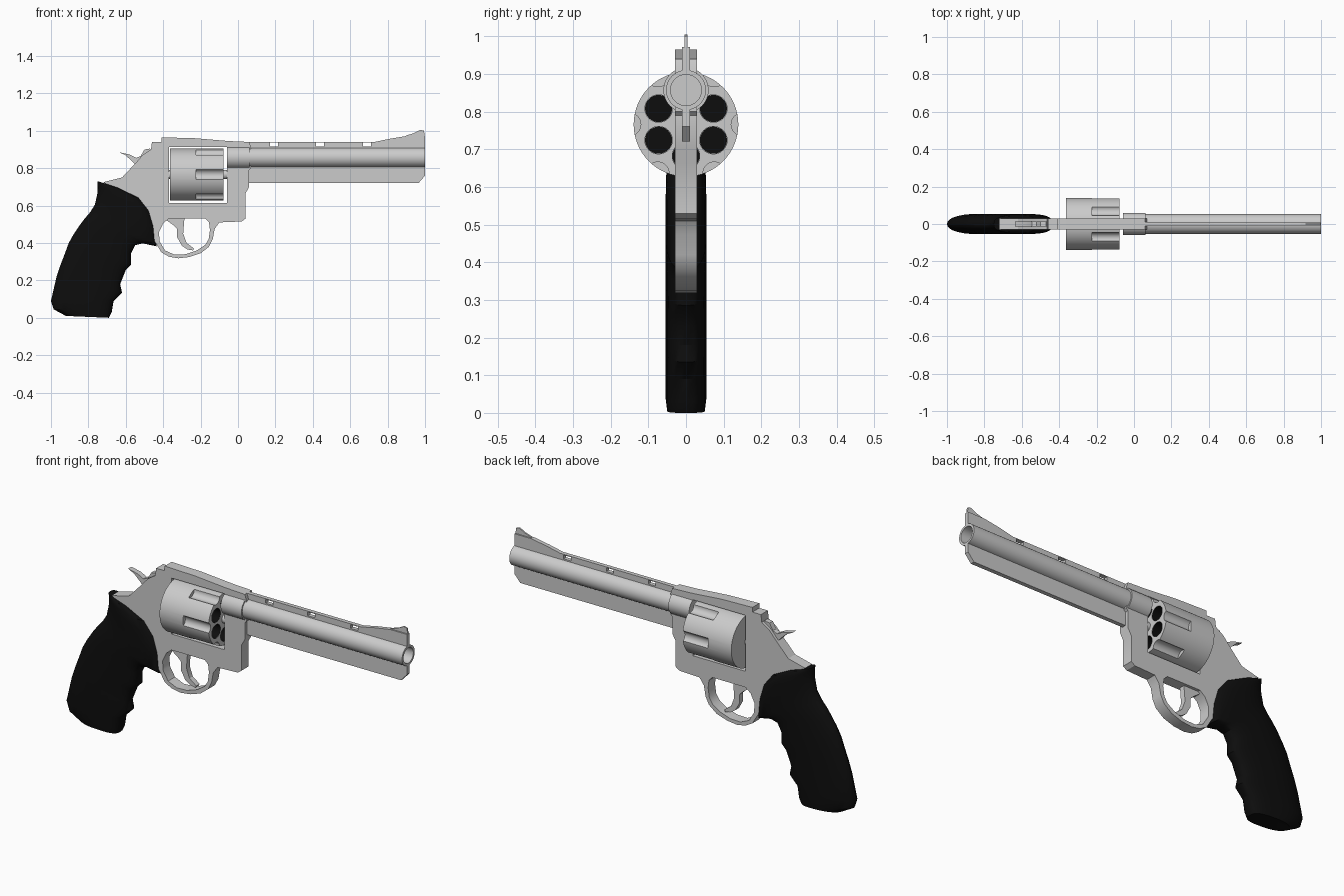
import bpy, bmesh
from math import cos, sin, pi, radians
from mathutils import Matrix, Vector

if "Cube" in bpy.data.objects:
    bpy.data.objects.remove(bpy.data.objects["Cube"])

black = bpy.data.materials.new("black_rubber")
black.diffuse_color = (0.004, 0.004, 0.004, 1)
black.use_nodes = True
black.node_tree.nodes["Principled BSDF"].inputs["Base Color"].default_value = black.diffuse_color


def activate(ob):
    bpy.ops.object.select_all(action='DESELECT')
    ob.select_set(True)
    bpy.context.view_layer.objects.active = ob


def smooth(ob, angle=30):
    activate(ob)
    bpy.ops.object.shade_smooth_by_angle(angle=radians(angle))


def plate(name, half, *loops):
    """Flat plate in the xz plane; the first loop is the outline, the rest are holes."""
    cu = bpy.data.curves.new(name, 'CURVE')
    cu.dimensions, cu.fill_mode, cu.extrude = '2D', 'BOTH', half
    for pts in loops:
        s = cu.splines.new('POLY')
        s.points.add(len(pts) - 1)
        for p, (x, z) in zip(s.points, pts):
            p.co = (x, z, 0, 1)
        s.use_cyclic_u = True
    ob = bpy.data.objects.new(name, cu)
    bpy.context.collection.objects.link(ob)
    ob.rotation_euler.x = pi / 2
    activate(ob)
    bpy.ops.object.convert(target='MESH')
    ob = bpy.context.object
    bpy.ops.object.transform_apply(rotation=True)
    smooth(ob)
    return ob


def rods(name, x0, x1, r, centres, sides=32):
    """One object holding capped cylinders along x, centred on each (y, z)."""
    bm = bmesh.new()
    for y, z in centres:
        m = Matrix.Translation(((x0 + x1) / 2, y, z)) @ Matrix.Rotation(pi / 2, 4, 'Y')
        bmesh.ops.create_cone(bm, cap_ends=True, segments=sides, radius1=r, radius2=r,
                              depth=x1 - x0, matrix=m)
    return finish(name, bm)


def finish(name, bm):
    me = bpy.data.meshes.new(name)
    bm.to_mesh(me)
    bm.free()
    ob = bpy.data.objects.new(name, me)
    bpy.context.collection.objects.link(ob)
    smooth(ob)
    return ob


def cut(ob, cutter):
    cutter.hide_render = True
    mod = ob.modifiers.new("cut", 'BOOLEAN')
    mod.operation, mod.solver, mod.object = 'DIFFERENCE', 'EXACT', cutter
    activate(ob)
    bpy.ops.object.modifier_apply(modifier=mod.name)
    bpy.data.objects.remove(cutter)
    smooth(ob)


def box(x0, x1, z0, z1):
    return [(x0, z0), (x1, z0), (x1, z1), (x0, z1)]


# Frame with trigger guard, cylinder window and guard opening
frame_outline = [
    (-0.72, 0.725), (-0.62, 0.75), (-0.545, 0.83), (-0.51, 0.87), (-0.465, 0.90), (-0.46, 0.94),
    (-0.41, 0.94), (-0.41, 0.965), (-0.23, 0.96), (-0.05, 0.945), (0.06, 0.94), (0.07, 0.91),
    (0.07, 0.80), (0.06, 0.79), (0.06, 0.70), (0.04, 0.665), (0.04, 0.53), (0.02, 0.515),
    (-0.10, 0.51), (-0.125, 0.475), (-0.135, 0.42), (-0.155, 0.38), (-0.20, 0.345),
    (-0.26, 0.325), (-0.32, 0.318), (-0.37, 0.327), (-0.41, 0.35), (-0.44, 0.40),
    (-0.455, 0.42), (-0.465, 0.48), (-0.485, 0.55), (-0.535, 0.615), (-0.605, 0.665),
    (-0.685, 0.70)]
guard_opening = [
    (-0.40, 0.505), (-0.37, 0.53), (-0.175, 0.53), (-0.155, 0.51), (-0.15, 0.47), (-0.157, 0.42),
    (-0.175, 0.39), (-0.22, 0.36), (-0.28, 0.34), (-0.34, 0.338), (-0.39, 0.36),
    (-0.42, 0.41), (-0.422, 0.46)]
plate("frame", 0.029, frame_outline, guard_opening, box(-0.37, -0.06, 0.615, 0.912))

# Trigger and hammer
plate("trigger", 0.014, [
    (-0.38, 0.55), (-0.38, 0.52), (-0.345, 0.495), (-0.325, 0.475), (-0.325, 0.43), (-0.30, 0.385),
    (-0.27, 0.365), (-0.24, 0.36), (-0.235, 0.37), (-0.275, 0.40), (-0.293, 0.45),
    (-0.285, 0.55)])
plate("hammer", 0.014, [
    (-0.635, 0.885), (-0.58, 0.873), (-0.545, 0.855), (-0.52, 0.865), (-0.50, 0.90),
    (-0.47, 0.905), (-0.45, 0.85), (-0.53, 0.78), (-0.56, 0.78), (-0.545, 0.815),
    (-0.57, 0.84), (-0.60, 0.868)])

# Barrel with bore, collar, underlug and ventilated rib
barrel = rods("barrel", 0.0, 1.0, 0.053, [(0, 0.857)], 48)
cut(barrel, rods("bore_cutter", 0.7, 1.1, 0.041, [(0, 0.857)], 48))
rods("barrel_collar", -0.06, 0.062, 0.06, [(0, 0.857)], 48)
plate("underlug", 0.011, [(0.05, 0.72), (0.965, 0.72), (1.0, 0.76), (1.0, 0.81), (0.05, 0.81)])
rib_outline = [(0.05, 0.90), (1.0, 0.90), (1.0, 0.972), (0.90, 0.972), (0.81, 0.957),
               (0.73, 0.94), (0.05, 0.94)]
plate("sight_rib", 0.011, rib_outline,
      *[box(x, x + 0.043, 0.916, 0.936) for x in (0.17, 0.417, 0.668)])
plate("front_sight", 0.004, [(0.89, 0.965), (0.90, 0.975), (0.94, 0.987), (0.975, 1.005),
                             (0.995, 1.0), (0.998, 0.965)])

# Six-chamber cylinder with flutes between the chambers
AXIS_Z = 0.766


def ring(radius, start):
    return [(radius * cos(radians(start + 60 * k)), AXIS_Z + radius * sin(radians(start + 60 * k)))
            for k in range(6)]


drum = rods("cylinder", -0.363, -0.077, 0.139, [(0, AXIS_Z)], 64)
cut(drum, rods("flute_cutter", -0.225, 0.0, 0.03, ring(0.15, 0)))
cut(drum, rods("chamber_cutter", -0.28, 0.0, 0.0365, ring(0.084, 30)))
rods("cylinder_axle", -0.38, -0.05, 0.025, [(0, AXIS_Z)])

# Dark open-fronted chamber liners
liners = rods("chamber_liners", -0.279, -0.0775, 0.036, ring(0.084, 30))
bm = bmesh.new()
bm.from_mesh(liners.data)
front = [f for f in bm.faces if f.calc_center_median().x > -0.08]
bmesh.ops.delete(bm, geom=front, context='FACES_ONLY')
bmesh.ops.reverse_faces(bm, faces=bm.faces[:])
bm.to_mesh(liners.data)
bm.free()
liners.data.materials.append(black)

# Grip: loft of rounded sections (back x, back z, front x, front z, half width)
sections = [
    (-0.92, 0.01, -0.69, 0.0, 0.050), (-0.985, 0.045, -0.675, 0.03, 0.054),
    (-1.0, 0.09, -0.665, 0.09, 0.054), (-0.97, 0.22, -0.62, 0.135, 0.054),
    (-0.95, 0.28, -0.63, 0.18, 0.054), (-0.925, 0.345, -0.61, 0.23, 0.054),
    (-0.905, 0.40, -0.60, 0.255, 0.054), (-0.88, 0.445, -0.572, 0.285, 0.054),
    (-0.85, 0.49, -0.572, 0.345, 0.054), (-0.82, 0.53, -0.55, 0.388, 0.054),
    (-0.79, 0.565, -0.51, 0.398, 0.054), (-0.765, 0.605, -0.435, 0.382, 0.054),
    (-0.755, 0.65, -0.445, 0.485, 0.054), (-0.75, 0.675, -0.47, 0.57, 0.053),
    (-0.75, 0.70, -0.525, 0.64, 0.050), (-0.75, 0.72, -0.63, 0.692, 0.042),
    (-0.75, 0.73, -0.70, 0.715, 0.032)]
N = 28
bm = bmesh.new()
rows = []
for bx, bz, fx, fz, w in sections:
    back, front = Vector((bx, 0, bz)), Vector((fx, 0, fz))
    mid, half = (back + front) / 2, (front - back) / 2
    row = []
    for i in range(N):
        c, s = cos(2 * pi * i / N), sin(2 * pi * i / N)
        e = 2 / 3 if c > 0 else 2 / 2.2      # blunter towards the frame
        u = abs(c) ** e * (1 if c > 0 else -1)
        v = abs(s) ** e * (1 if s > 0 else -1)
        row.append(bm.verts.new(mid + half * u + Vector((0, w * v, 0))))
    rows.append(row)
for a, b in zip(rows, rows[1:]):
    for i in range(N):
        j = (i + 1) % N
        bm.faces.new((a[i], a[j], b[j], b[i]))
bm.faces.new(rows[0])
bm.faces.new(rows[-1])
bmesh.ops.recalc_face_normals(bm, faces=bm.faces[:])
grip = finish("grip", bm)
grip.data.materials.append(black)
smooth(grip, 40)
